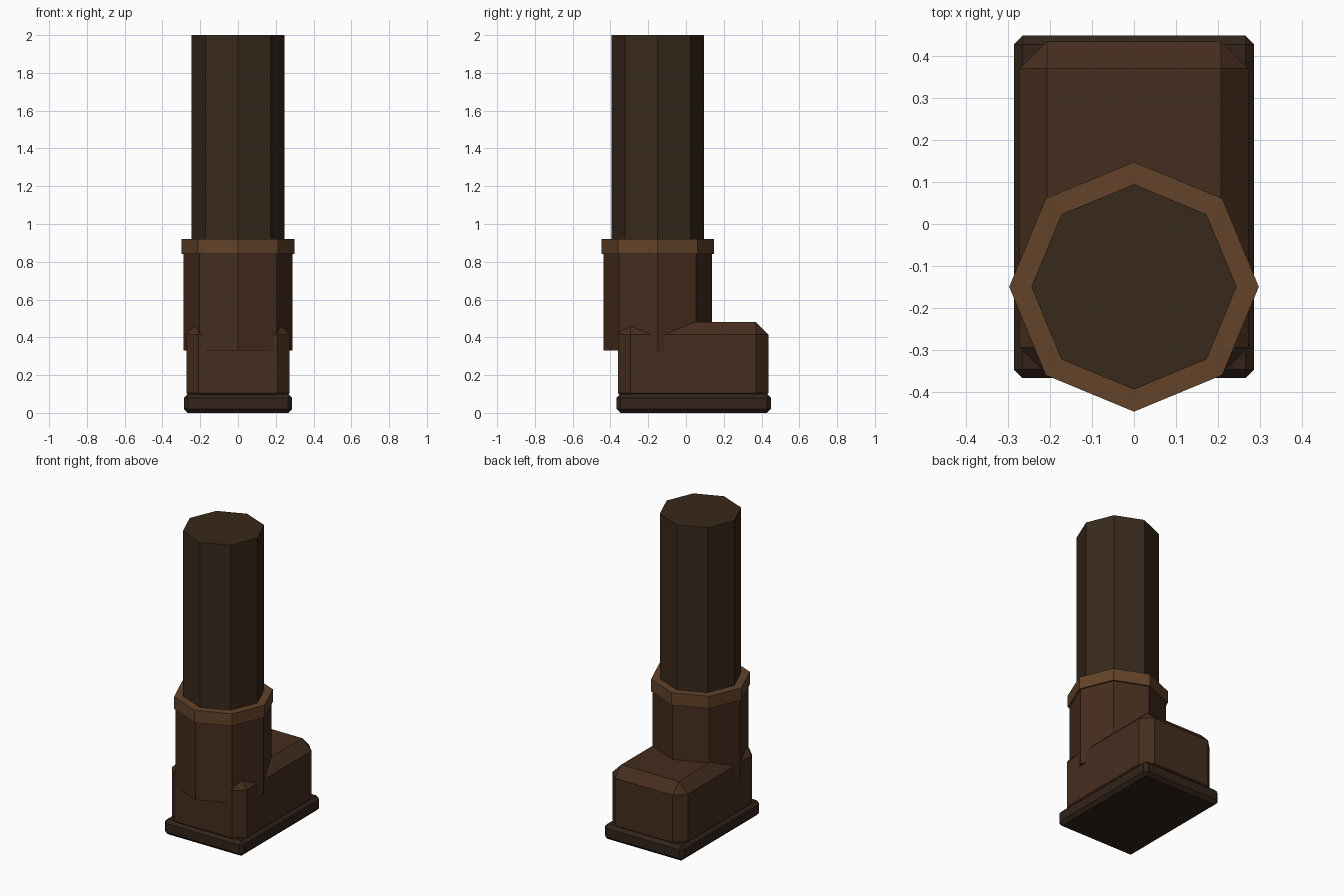
import bpy, math

if "Cube" in bpy.data.objects:
    bpy.data.objects.remove(bpy.data.objects["Cube"])


def material(name, rgb):
    m = bpy.data.materials.new(name)
    m.diffuse_color = (*rgb, 1)
    m.use_nodes = True
    m.node_tree.nodes["Principled BSDF"].inputs["Base Color"].default_value = m.diffuse_color
    return m


trouser = material("trouser_brown", (0.040, 0.022, 0.011))
leather = material("leather_brown", (0.060, 0.026, 0.013))
trim = material("trim_brown", (0.125, 0.056, 0.022))
dark = material("sole_brown", (0.032, 0.017, 0.010))


def octagon(name, radius, z0, z1, mat):
    # Eight-sided prism with corners on the x and y axes
    bpy.ops.mesh.primitive_cylinder_add(vertices=8, radius=radius, depth=z1 - z0,
                                        location=(0, -0.15, (z0 + z1) / 2))
    ob = bpy.context.object
    ob.name = name
    ob.data.materials.append(mat)


def chamfered_box(name, half_x, y0, y1, z0, z1, bevel, mat):
    bpy.ops.mesh.primitive_cube_add(size=1, location=(0, (y0 + y1) / 2, (z0 + z1) / 2))
    ob = bpy.context.object
    ob.name = name
    ob.scale = (2 * half_x, y1 - y0, z1 - z0)
    bpy.ops.object.transform_apply(location=False, rotation=False, scale=True)
    mod = ob.modifiers.new("chamfer", 'BEVEL')
    mod.width = bevel
    mod.segments = 1
    ob.data.materials.append(mat)


# Leg, boot shaft and cuff
octagon("leg", 0.245, 0.85, 2.0, trouser)
octagon("boot_shaft", 0.288, 0.33, 0.88, leather)
octagon("boot_cuff", 0.298, 0.84, 0.92, trim)

# Foot and sole
chamfered_box("boot_foot", 0.273, -0.36, 0.436, 0.04, 0.48, 0.065, leather)
chamfered_box("sole", 0.287, -0.368, 0.45, 0.0, 0.10, 0.021, dark)
